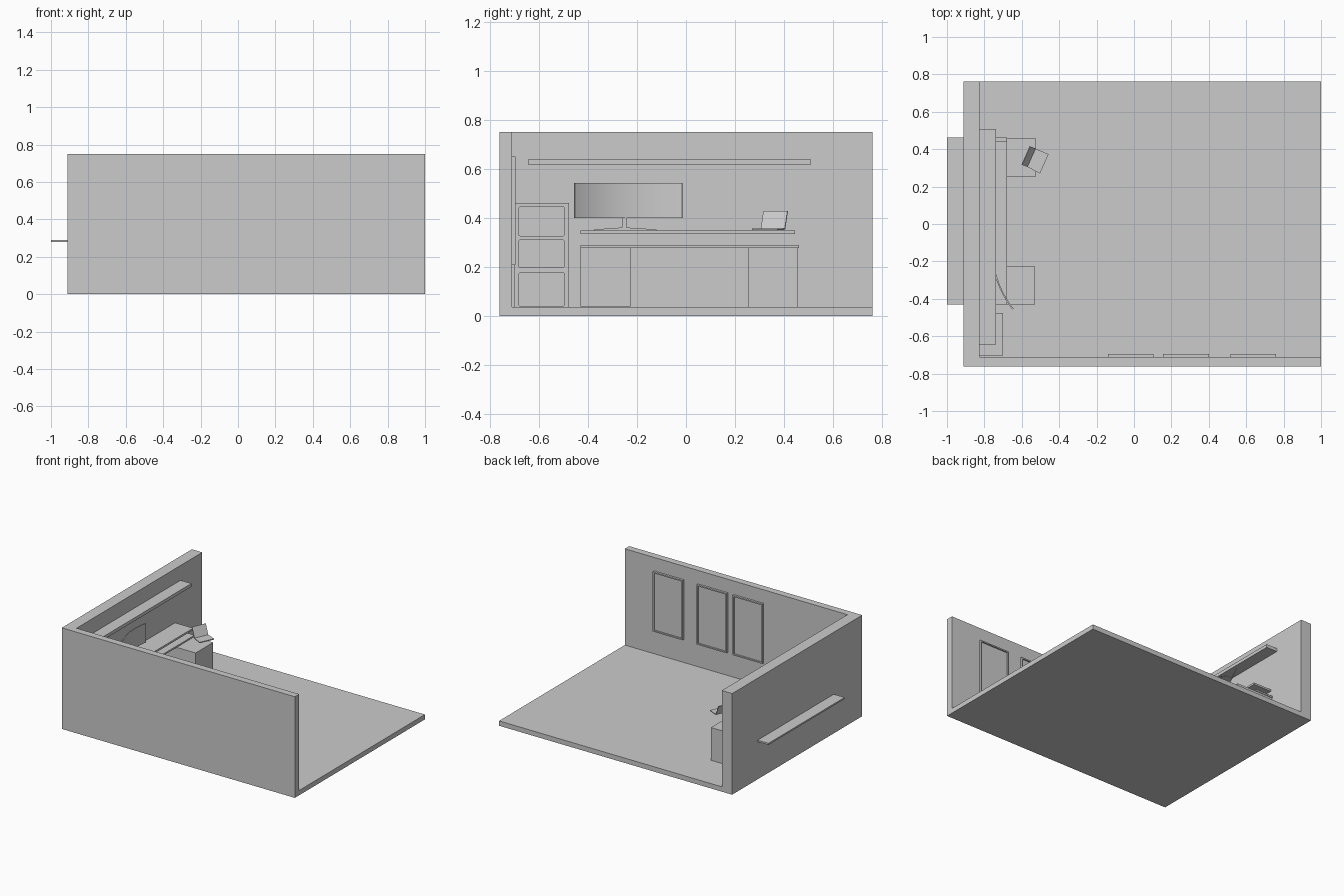
import bpy, bmesh, math
from mathutils import Vector

if "Cube" in bpy.data.objects:
    bpy.data.objects.remove(bpy.data.objects["Cube"])


def finish(name, bm):
    bmesh.ops.recalc_face_normals(bm, faces=bm.faces)
    me = bpy.data.meshes.new(name)
    bm.to_mesh(me)
    bm.free()
    ob = bpy.data.objects.new(name, me)
    bpy.context.collection.objects.link(ob)
    return ob


def prism(name, pts, vec):
    """Closed 3D outline extruded along vec."""
    bm = bmesh.new()
    f = bm.faces.new([bm.verts.new(p) for p in pts])
    r = bmesh.ops.extrude_face_region(bm, geom=[f], use_keep_orig=True)
    moved = [v for v in r["geom"] if isinstance(v, bmesh.types.BMVert)]
    bmesh.ops.translate(bm, vec=Vector(vec), verts=moved)
    return finish(name, bm)


def box(name, x0, x1, y0, y1, z0, z1):
    pts = [(x0, y0, z0), (x1, y0, z0), (x1, y1, z0), (x0, y1, z0)]
    return prism(name, pts, (0, 0, z1 - z0))


def cut(ob, cutters):
    """Subtract boxes and bake the result."""
    for c in cutters:
        m = ob.modifiers.new("cut", "BOOLEAN")
        m.operation = "DIFFERENCE"
        m.solver = "EXACT"
        m.object = c
    dg = bpy.context.evaluated_depsgraph_get()
    dg.update()
    me = bpy.data.meshes.new_from_object(ob.evaluated_get(dg))
    ob.modifiers.clear()
    ob.data = me
    for c in cutters:
        bpy.data.objects.remove(c)


def inset_side(ob, normal, width, depth):
    """Recess a panel into the face that looks along normal."""
    bm = bmesh.new()
    bm.from_mesh(ob.data)
    bm.normal_update()
    f = max(bm.faces, key=lambda q: q.normal.dot(Vector(normal)))
    bmesh.ops.inset_region(bm, faces=[f], thickness=width)
    r = bmesh.ops.extrude_face_region(bm, geom=[f])
    vs = [v for v in r["geom"] if isinstance(v, bmesh.types.BMVert)]
    bmesh.ops.translate(bm, vec=Vector(normal) * -depth, verts=vs)
    if f.is_valid:
        bmesh.ops.delete(bm, geom=[f], context="FACES_ONLY")
    bm.to_mesh(ob.data)
    bm.free()


FLOOR = 0.036

# room: floor slab with two walls, open to the right and back
room = box("room_shell", -0.912, 1, -0.762, 0.762, 0, 0.75)
cut(room, [box("room_cutter", -0.827, 1.2, -0.711, 1.0, FLOOR, 1.0)])

# picture frames on the front wall
for i, (a, b) in enumerate([(-0.14, 0.105), (0.155, 0.40), (0.515, 0.76)]):
    frame = box(f"picture_frame_{i + 1}", a, b, -0.711, -0.695, 0.207, 0.65)
    inset_side(frame, (0, 1, 0), 0.013, 0.010)

# long wall shelf
box("wall_shelf", -0.827, -0.738, -0.643, 0.508, 0.616, 0.64)

# desk: lower top passes through the wall, raised top above
box("desk_lower_top", -1, -0.68, -0.43, 0.462, 0.278, 0.29)
box("desk_raised_top", -0.827, -0.679, -0.43, 0.445, 0.335, 0.349)
box("left_cabinet", -0.827, -0.53, -0.431, -0.226, FLOOR + 0.003, 0.279)
box("right_cabinet", -0.827, -0.525, 0.253, 0.458, FLOOR, 0.279)

# corner bookcase with three rounded compartments
case = box("bookcase", -0.827, -0.70, -0.702, -0.477, FLOOR, 0.46)
cutters = []
for z0, z1 in [(0.04, 0.176), (0.197, 0.31), (0.326, 0.446)]:
    y0, y1, r = -0.682, -0.497, 0.006
    pts = []
    for cy, cz, a0 in [(y1 - r, z1 - r, 0), (y0 + r, z1 - r, 90),
                       (y0 + r, z0 + r, 180), (y1 - r, z0 + r, 270)]:
        for k in range(3):
            a = math.radians(a0 + 45 * k)
            pts.append((-0.815, cy + r * math.cos(a), cz + r * math.sin(a)))
    cutters.append(prism("compartment_cutter", pts, (0.3, 0, 0)))
cut(case, cutters)

# curved screen, turned towards the room
p0, p1, sag, n = Vector((-0.643, -0.453)), Vector((-0.745, -0.016)), 0.05, 20
half = (p1 - p0).length / 2
along = (p1 - p0).normalized()
back = Vector((-along.y, along.x))
if back.x > 0:
    back = -back
R = (half ** 2 + sag ** 2) / (2 * sag)
mid = (p0 + p1) / 2
centre = mid - back * (R - sag)
span = math.asin(half / R)


def arc(radius):
    out = []
    for i in range(n + 1):
        a = -span + 2 * span * i / n
        q = centre + along * (radius * math.sin(a)) + back * (radius * math.cos(a))
        out.append((q.x, q.y, 0.40))
    return out


screen = prism("curved_screen", arc(R) + arc(R + 0.008)[::-1], (0, 0, 0.142))
for p in screen.data.polygons:
    p.use_smooth = abs(p.normal.z) < 0.5 and len(p.vertices) == 4 and p.area < 0.02
screen.data.set_sharp_from_angle(angle=math.radians(30))

# screen stand
box("stand_neck", -0.765, -0.748, -0.262, -0.242, 0.352, 0.42)
foot = [(-0.375, 0.349), (-0.12, 0.349), (-0.12, 0.352), (-0.18, 0.357),
        (-0.235, 0.36), (-0.27, 0.36), (-0.32, 0.357), (-0.375, 0.352)]
prism("stand_foot", [(-0.79, y, z) for y, z in foot], (0.045, 0, 0))

# laptop, turned on the desk
box_pts = [(-0.57, 0.305), (-0.503, 0.27), (-0.457, 0.373), (-0.526, 0.403)]
prism("laptop_base", [(x, y, 0.351) for x, y in box_pts], (0, 0, 0.006))
lid = [(-0.57, 0.305, 0.356), (-0.526, 0.403, 0.356),
       (-0.554, 0.414, 0.429), (-0.598, 0.316, 0.429)]
prism("laptop_lid", lid, (-0.004, 0.002, -0.002))
